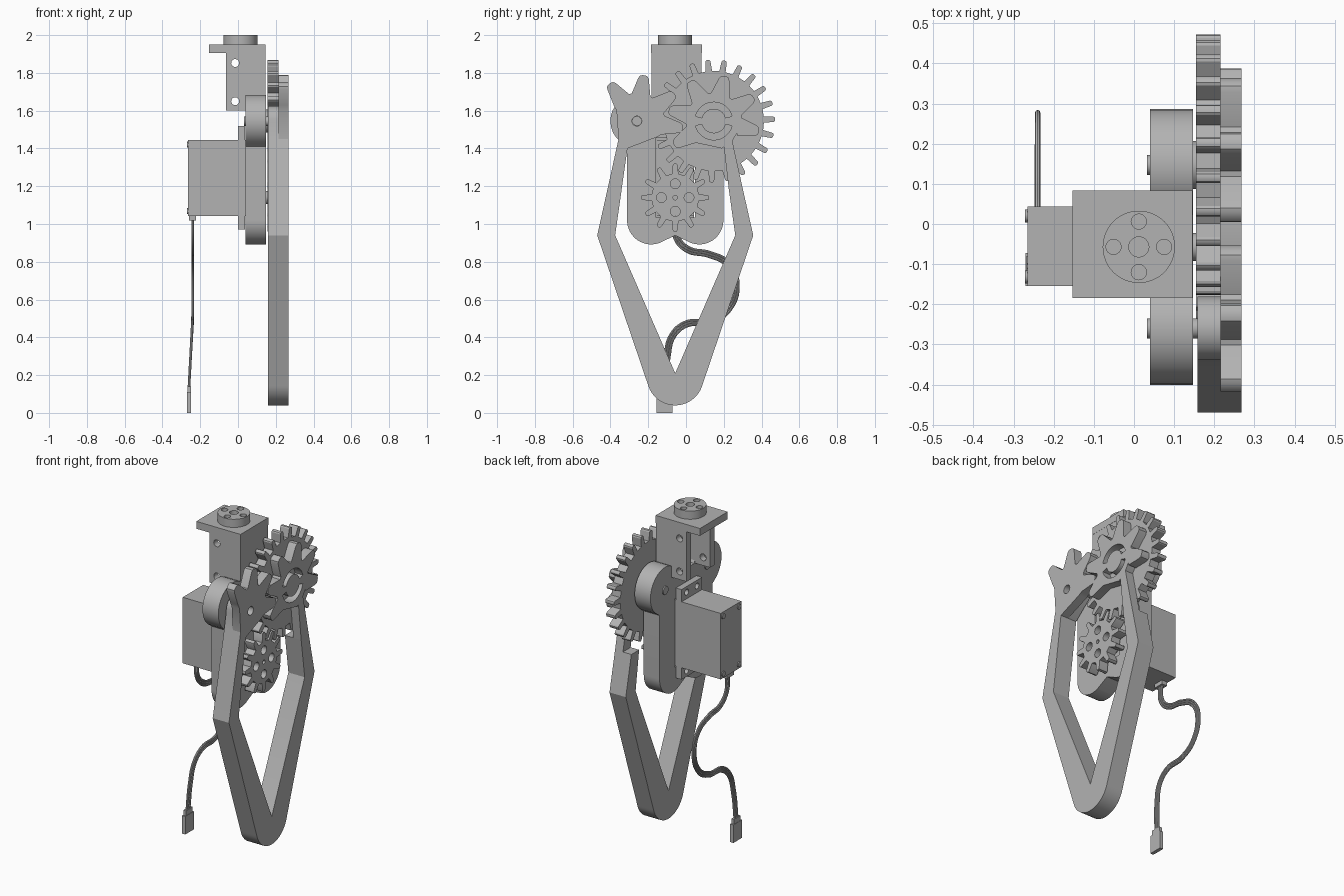
import bpy, bmesh
from math import sin, cos, pi, radians, hypot
from mathutils import Matrix, Vector

cube = bpy.data.objects.get("Cube")
if cube:
    bpy.data.objects.remove(cube, do_unlink=True)

grey = bpy.data.materials.new("mid grey")
grey.use_nodes = True
GREY = (0.45, 0.45, 0.45, 1)
grey.diffuse_color = GREY
grey.node_tree.nodes["Principled BSDF"].inputs["Base Color"].default_value = GREY

# Sketch planes: columns are sketch x, sketch y and extrusion direction
ALONG_X = Matrix(((0, 0, 1), (1, 0, 0), (0, 1, 0))).to_4x4()
ALONG_Y = Matrix(((1, 0, 0), (0, 0, -1), (0, 1, 0))).to_4x4()
ALONG_Z = Matrix.Identity(4)


def finish(obj):
    obj.data.materials.clear()
    obj.data.materials.append(grey)
    bpy.ops.object.select_all(action='DESELECT')
    obj.select_set(True)
    bpy.context.view_layer.objects.active = obj
    bpy.ops.object.shade_smooth_by_angle(angle=radians(30))
    return obj


def mesh_from_curve(name, curve, matrix):
    temp = bpy.data.objects.new(name + "_sketch", curve)
    bpy.context.collection.objects.link(temp)
    mesh = bpy.data.meshes.new_from_object(temp.evaluated_get(bpy.context.evaluated_depsgraph_get()))
    bpy.data.objects.remove(temp, do_unlink=True)
    mesh.transform(matrix)
    bm = bmesh.new()
    bm.from_mesh(mesh)
    bmesh.ops.remove_doubles(bm, verts=bm.verts, dist=0.0001)
    bmesh.ops.recalc_face_normals(bm, faces=bm.faces)
    bm.to_mesh(mesh)
    bm.free()
    obj = bpy.data.objects.new(name, mesh)
    bpy.context.collection.objects.link(obj)
    return finish(obj)


def plate(name, loops, low, high, plane=ALONG_X):
    """Extrude an outline (first loop) with holes (other loops)."""
    curve = bpy.data.curves.new(name, 'CURVE')
    curve.dimensions, curve.fill_mode = '2D', 'BOTH'
    curve.extrude = (high - low) / 2
    for loop in loops:
        s = curve.splines.new('POLY')
        s.points.add(len(loop) - 1)
        for p, (a, b) in zip(s.points, loop):
            p.co = (a, b, 0, 1)
        s.use_cyclic_u = True
    shift = Matrix.Translation(plane.col[2].to_3d() * (low + high) / 2)
    return mesh_from_curve(name, curve, shift @ plane)


def box(name, x, y, z):
    return plate(name, [[(x[0], y[0]), (x[1], y[0]), (x[1], y[1]), (x[0], y[1])]], *z, ALONG_Z)


def arc(c, r, start, end, n=16):
    angles = [radians(start + (end - start) * i / n) for i in range(n + 1)]
    return [(c[0] + r * cos(t), c[1] + r * sin(t)) for t in angles]


def circle(c, r, n=32):
    return arc(c, r, 0, 360, n)[:-1]


def ring(c, distance, r, n=4):
    return [circle(p, r, 16) for p in circle(c, distance, n)]


def teeth(c, angles, root, tip, base_w, tip_w):
    """Outline of teeth in the order of the angles, going clockwise."""
    points = []
    shape = [(root, base_w), (tip - tip_w * 0.6, tip_w), (tip - tip_w * 0.15, tip_w * 0.7), (tip, tip_w * 0.3)]
    both = shape + [(r, -w) for r, w in reversed(shape)]
    for angle in angles:
        t = radians(angle)
        for r, w in both:
            points.append((c[0] + r * cos(t) - w * sin(t), c[1] + r * sin(t) + w * cos(t)))
    return points


MID = -0.057
LEFT, RIGHT = (-0.26, 1.545), (0.147, 1.545)
PINION = (-0.057, 1.14)


def mirror(points):
    return [(2 * MID - y, z) for y, z in points]


# Base plate with two pivot lobes and an opening for the motor
half = [(0, 1.6), (0.08, 1.6)] + arc((0.2035, 1.545), 0.14, 145, -50)
half += [(0.255, 1.41)] + arc((0.127, 1.02), 0.128, 0, -112) + [(0, 0.94)]
half = [(MID + d, z) for d, z in half]
opening = [(-0.16, 1.035), (0.047, 1.035), (0.047, 1.455), (-0.16, 1.455)]
plate("base_plate", [half + mirror(half)[-2:0:-1], opening], 0.04, 0.147)

# Drive gears
plate("drive_gear", [teeth(RIGHT, [80 - i * 360 / 23 for i in range(23)], 0.265, 0.325, 0.017, 0.014)], 0.155, 0.215)
plate("motor_pinion", [teeth(PINION, [90 - i * 30 for i in range(12)], 0.125, 0.18, 0.017, 0.013),
                       circle(PINION, 0.012)] + ring(PINION, 0.073, 0.026), 0.155, 0.215)
plate("pinion_shaft", [circle(PINION, 0.035), circle(PINION, 0.012)], 0.08, 0.165)
plate("drive_gear_axle", [circle(RIGHT, 0.06)], 0.13, 0.16)
plate("left_pivot_pin", [circle(LEFT, 0.025)], 0.033, 0.21)
plate("right_pivot_pin", [circle(RIGHT, 0.025)], 0.033, 0.16)

# Finger gears with thin pivot plates
front_gear = teeth(LEFT, [126, 81, 36, -9], 0.14, 0.245, 0.05, 0.028)
front_gear += [(-0.155, 1.46), (-0.31, 1.40), (-0.357, 1.45), (-0.368, 1.6)]
plate("front_finger_gear", [front_gear, circle(LEFT, 0.026)], 0.215, 0.268)
back_gear = teeth(RIGHT, [211, 166, 121, 76, 31, -13], 0.14, 0.245, 0.05, 0.028)
back_gear += [(0.27, 1.48), (0.245, 1.44), (0.19, 1.40)]
slots = [arc(RIGHT, 0.1, a, a + 150) + arc(RIGHT, 0.065, a + 150, a) for a in (15, 195)]
plate("back_finger_gear", [back_gear] + slots, 0.215, 0.268)

# Fingers meeting at a serrated tip
seam = [(MID + (0.008 if i % 2 else -0.008), 0.2 - i * 0.01) for i in range(15)]
tip = arc((MID, 0.19), 0.15, 270, 197)
inner, knee = [(-0.31, 1.40), (-0.375, 0.94), (MID, 0.21)], [(-0.47, 0.94)]
front_finger = inner + seam + tip + knee + [(-0.357, 1.45)] + arc(LEFT, 0.08, 185, -40)
plate("front_finger", [front_finger, circle(LEFT, 0.026)], 0.158, 0.268)
lower = [(-0.341, 1.18)] + inner[1:]
back_tip = mirror(tip + knee)
plate("back_finger", [mirror(lower) + seam + back_tip + mirror([(-0.416, 1.18)])], 0.158, 0.268)
plate("back_finger_upper", [mirror([(-0.416, 1.18), (-0.357, 1.45), (-0.31, 1.45), (-0.341, 1.18)])], 0.215, 0.268)

# Servo motor
box("motor_body", (-0.265, 0.09), (-0.155, 0.043), (1.042, 1.445))
tab_holes = [circle((y, z), 0.018, 16) for y in (-0.107, -0.007) for z in (1.005, 1.485)]
tab = [(-0.155, 0.97), (0.043, 0.97), (0.043, 1.52), (-0.155, 1.52)]
plate("motor_tabs", [tab] + tab_holes, 0, 0.038)
for y in (-0.132, 0.02):
    for z in (1.068, 1.42):
        plate("motor_screw", [circle((y, z), 0.016, 16)], -0.271, -0.262)
box("cable_outlet", (-0.26, -0.222), (-0.09, -0.024), (1.018, 1.045))

# Mounting bracket, a channel open on one side, with a round coupling
wall = [(-0.063, 1.6), (0.145, 1.6), (0.145, 1.92), (-0.063, 1.92)]
wall_holes = [circle((-0.015, z), 0.021, 20) for z in (1.65, 1.852)]
for name, y in (("front", -0.183), ("back", 0.043)):
    plate("bracket_wall_" + name, [wall] + wall_holes, -y - 0.04, -y, ALONG_Y)
box("bracket_spine", (0.095, 0.145), (-0.183, 0.083), (1.6, 1.92))
box("bracket_top", (-0.153, 0.146), (-0.184, 0.084), (1.905, 1.95))
hub = (0.012, MID)
plate("coupling_disc", [circle(hub, 0.09, 48), circle(hub, 0.025)] + ring(hub, 0.063, 0.019), 1.95, 2, ALONG_Z)

# Three-strand cable and plug
path = [(MID, 1.03), (-0.05, 0.93), (0.01, 0.865), (0.12, 0.84), (0.22, 0.79), (0.265, 0.68), (0.22, 0.545),
        (0.12, 0.485), (0, 0.47), (-0.07, 0.41), (-0.1, 0.3), (-0.112, 0.13)]
for k in (-1, 0, 1):
    cable = bpy.data.curves.new("cable", 'CURVE')
    cable.dimensions, cable.bevel_depth, cable.bevel_resolution = '3D', 0.007, 2
    cable.resolution_u = 8
    s = cable.splines.new('BEZIER')
    s.bezier_points.add(len(path) - 1)
    for i, p in enumerate(s.bezier_points):
        a, b = path[max(i - 1, 0)], path[min(i + 1, len(path) - 1)]
        dy, dz = b[0] - a[0], b[1] - a[1]
        off = k * 0.012 / hypot(dy, dz)
        x = -0.24 - 0.02 * max(0, (0.5 - path[i][1]) / 0.37)
        p.co = (x, path[i][0] - dz * off, path[i][1] + dy * off)
        p.handle_left_type = p.handle_right_type = 'AUTO'
    mesh_from_curve("cable_strand", cable, ALONG_Z)
box("cable_plug", (-0.27, -0.248), (-0.155, -0.072), (0, 0.11))
box("cable_plug_neck", (-0.268, -0.25), (-0.145, -0.08), (0.11, 0.14))
